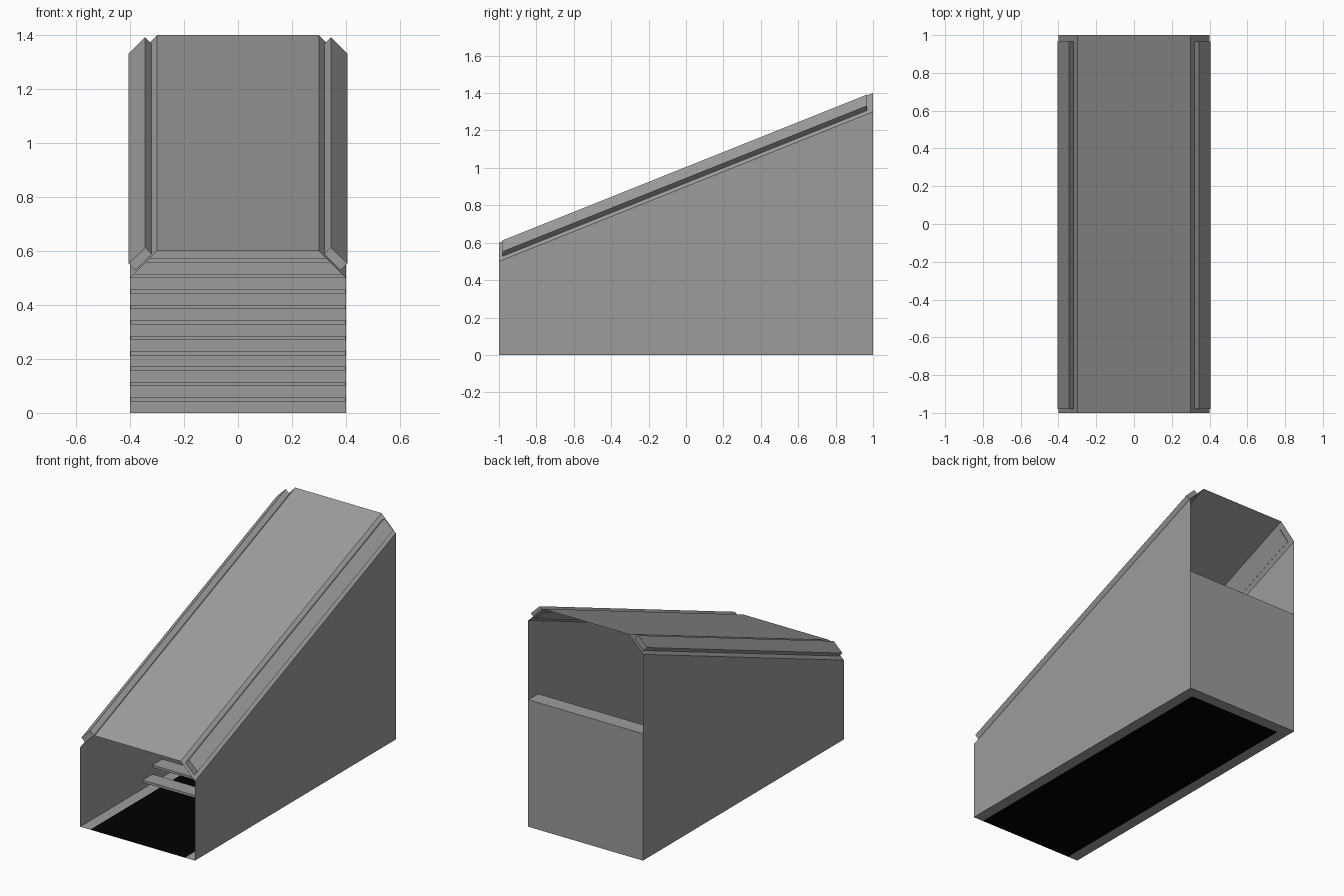
import bpy, bmesh

if "Cube" in bpy.data.objects:
    bpy.data.objects.remove(bpy.data.objects["Cube"])

SLOPE = 0.4  # rise per unit of y


def material(name, v):
    m = bpy.data.materials.new(name)
    m.diffuse_color = (v, v, v, 1)
    m.use_nodes = True
    m.node_tree.nodes["Principled BSDF"].inputs["Base Color"].default_value = m.diffuse_color
    return m


grey = material("dark_grey", 0.335)
black = material("black", 0.0)


def mesh_object(name, bm, mat=grey):
    bmesh.ops.recalc_face_normals(bm, faces=bm.faces)
    me = bpy.data.meshes.new(name)
    bm.to_mesh(me)
    bm.free()
    ob = bpy.data.objects.new(name, me)
    bpy.context.collection.objects.link(ob)
    me.materials.append(mat)
    return ob


def sweep(name, profile, y0, y1, closed):
    """Extrude an (x, z) section from y0 to y1; z above 0 follows the slope."""
    bm = bmesh.new()
    rows = []
    for y in (y0, y1):
        rows.append([bm.verts.new((x, y, z + SLOPE * (y + 1) if z > 0 else 0))
                     for x, z in profile])
    a, b = rows
    n = len(profile)
    for i in range(n if closed else n - 1):
        j = (i + 1) % n
        bm.faces.new((a[i], a[j], b[j], b[i]))
    if closed:
        bm.faces.new(a[::-1])
        bm.faces.new(b)
    return mesh_object(name, bm)


def quad(name, pts, mat=grey):
    bm = bmesh.new()
    bm.faces.new([bm.verts.new(p) for p in pts])
    return mesh_object(name, bm, mat)


def flat(name, x0, x1, y0, y1, mat=grey):
    return quad(name, [(x0, y0, 0), (x1, y0, 0), (x1, y1, 0), (x0, y1, 0)], mat)


def box(name, lo, hi):
    bm = bmesh.new()
    bmesh.ops.create_cube(bm, size=1)
    for v in bm.verts:
        v.co = [(l + h) / 2 + c * (h - l) for l, h, c in zip(lo, hi, v.co)]
    return mesh_object(name, bm)


# Thin shell: walls, bevelled shoulders and sloping roof
sweep("stairwell_shell", [(-.4, 0), (-.4, .5), (-.3, .6), (.3, .6), (.4, .5), (.4, 0)],
      -1, 1, False)

# Rails slightly sunk into the shoulders, showing inside too
for s, side in ((-1, "left"), (1, "right")):
    sweep(side + "_rail", [(s * .377, .517), (s * .317, .577), (s * .344, .605), (s * .405, .545)],
          -.98, .967, True)

# Floor border with a dark opening
B = .07
flat("floor_border_left", -.4, -.4 + B, -1, 1)
flat("floor_border_right", .4 - B, .4, -1, 1)
flat("floor_border_back", -.4 + B, .4 - B, 1 - B, 1)
flat("floor_opening", -.4 + B, .4 - B, -1, 1 - B, black)

# Panel closing the lower back
quad("back_panel", [(-.4, 1, 0), (.4, 1, 0), (.4, 1, .8), (-.4, 1, .8)])

# Open treads climbing to the back
N = 14
STEP = 1.38 / N
for k in range(N):
    top = .8 * (k + 1) / N
    y = -.38 + STEP * k
    box("tread_%02d" % (k + 1), (-.399, y, top - .015), (.399, y + STEP, top))
